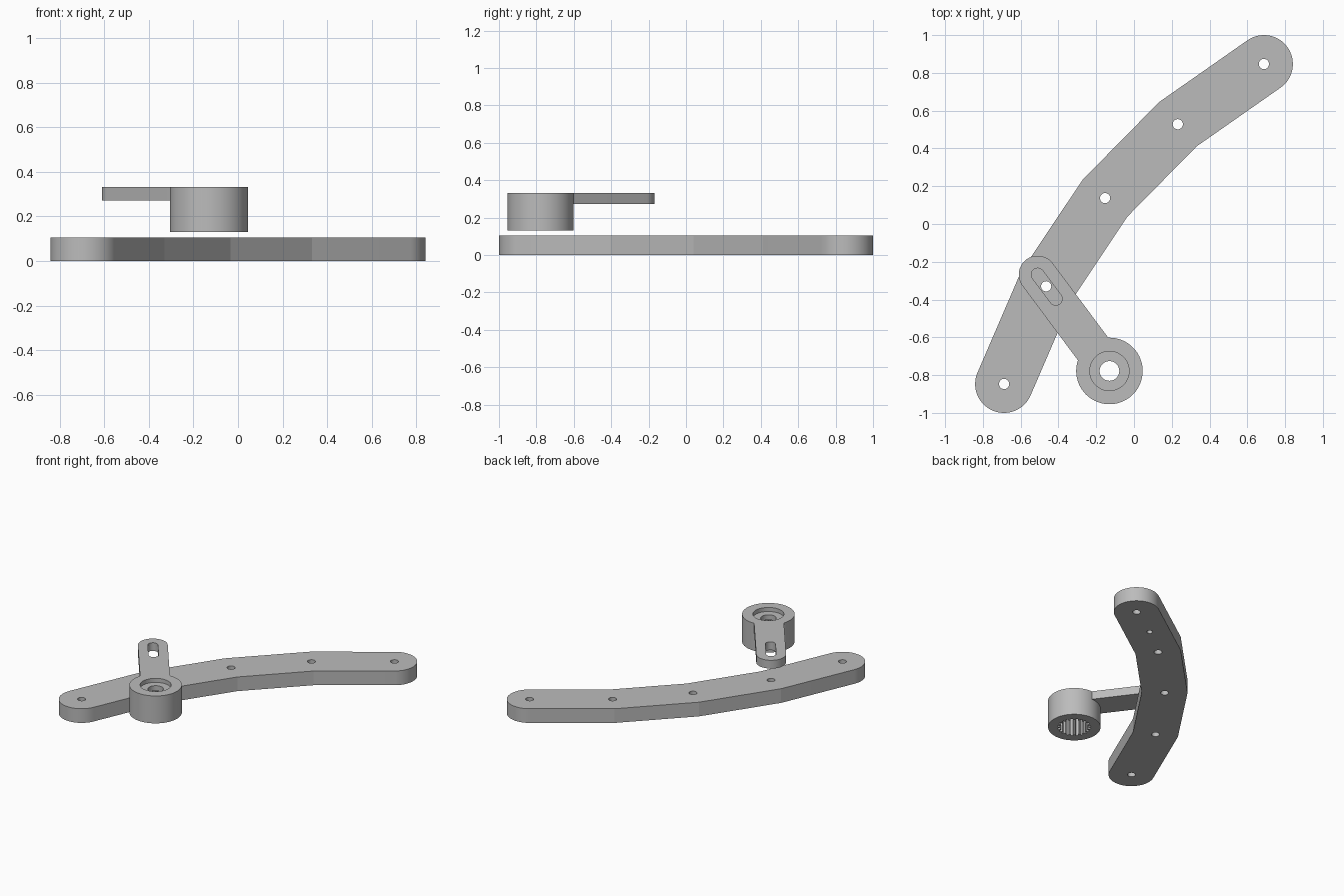
import bpy, bmesh
from math import atan2, cos, sin, pi, radians
from mathutils import Vector

cube = bpy.data.objects.get("Cube")
if cube:
    bpy.data.objects.remove(cube, do_unlink=True)

GREY = (0.5, 0.5, 0.5, 1.0)
grey = bpy.data.materials.new("plain grey")
grey.use_nodes = True
grey.diffuse_color = GREY
grey.node_tree.nodes["Principled BSDF"].inputs["Base Color"].default_value = GREY


def arc(c, r, start, sweep, n):
    return [Vector((c[0] + r * cos(start + sweep * i / n),
                    c[1] + r * sin(start + sweep * i / n))) for i in range(n + 1)]


def circle(c, r, n=64):
    return arc(c, r, 0, 2 * pi, n)[:-1]


def strip(path, r):
    """Outline of a bent bar with mitred corners and round ends."""
    pts = [Vector(p) for p in path]
    dirs = [(b - a).normalized() for a, b in zip(pts, pts[1:])]
    right = []
    for p, d, e in zip(pts[1:], dirs, dirs[1:]):
        t = (d + e).normalized()
        right.append((p, Vector((t.y, -t.x)) * r / t.dot(d)))
    a0 = atan2(dirs[0].y, dirs[0].x)
    a1 = atan2(dirs[-1].y, dirs[-1].x)
    return (arc(pts[0], r, a0 + pi / 2, pi, 32) + [p + o for p, o in right]
            + arc(pts[-1], r, a1 - pi / 2, pi, 32) + [p - o for p, o in reversed(right)])


def gear(c, inner, outer, teeth):
    step = 2 * pi / teeth
    out = []
    for i in range(teeth):
        out += arc(c, outer, i * step, step * 0.5, 2)
        out += arc(c, inner, (i + 0.6) * step, step * 0.3, 2)
    return out


def prism(name, outline, z0, z1):
    bm = bmesh.new()
    face = bm.faces.new([bm.verts.new((p.x, p.y, z0)) for p in outline])
    top = bmesh.ops.extrude_face_region(bm, geom=[face])["geom"]
    verts = [v for v in top if isinstance(v, bmesh.types.BMVert)]
    bmesh.ops.translate(bm, verts=verts, vec=(0, 0, z1 - z0))
    bmesh.ops.recalc_face_normals(bm, faces=bm.faces)
    mesh = bpy.data.meshes.new(name)
    bm.to_mesh(mesh)
    bm.free()
    mesh.materials.append(grey)
    ob = bpy.data.objects.new(name, mesh)
    bpy.context.collection.objects.link(ob)
    return ob


def activate(ob):
    bpy.ops.object.select_all(action='DESELECT')
    ob.select_set(True)
    bpy.context.view_layer.objects.active = ob


def combine(ob, other, operation='DIFFERENCE'):
    mod = ob.modifiers.new("combine", 'BOOLEAN')
    mod.solver = 'EXACT'
    mod.operation = operation
    mod.object = other
    activate(ob)
    bpy.ops.object.modifier_apply(modifier=mod.name)
    bpy.data.objects.remove(other, do_unlink=True)


def smooth(ob):
    activate(ob)
    bpy.ops.object.shade_smooth_by_angle(angle=radians(8))


# Bent bar with a hole at every joint
joints = [(-0.688, -0.847), (-0.465, -0.33), (-0.153, 0.137), (0.232, 0.528), (0.688, 0.847)]
bar = prism("bent_bar", strip(joints, 0.153), 0, 0.105)
for j in joints:
    combine(bar, prism("hole", circle(j, 0.027, 32), -0.1, 0.2))
# Small blind hole under the bar
combine(bar, prism("pit", circle((0.45, 0.70), 0.02, 32), -0.1, 0.05))
smooth(bar)

# Lever: round hub with a slotted arm
HUB, TIP = (-0.13, -0.778), (-0.51, -0.268)
lever = prism("slotted_lever", circle(HUB, 0.176, 96), 0.13, 0.333)
combine(lever, prism("arm", strip([HUB, TIP], 0.1), 0.272, 0.333), 'UNION')
# Recess, through hole, toothed socket and slot
combine(lever, prism("recess", circle(HUB, 0.104), 0.303, 0.5))
combine(lever, prism("socket", gear(HUB, 0.096, 0.112, 20), 0.05, 0.265))
combine(lever, prism("bore", circle(HUB, 0.052), 0.2, 0.4))
combine(lever, prism("slot", strip([TIP, (-0.414, -0.396)], 0.034), 0.2, 0.5))
smooth(lever)
